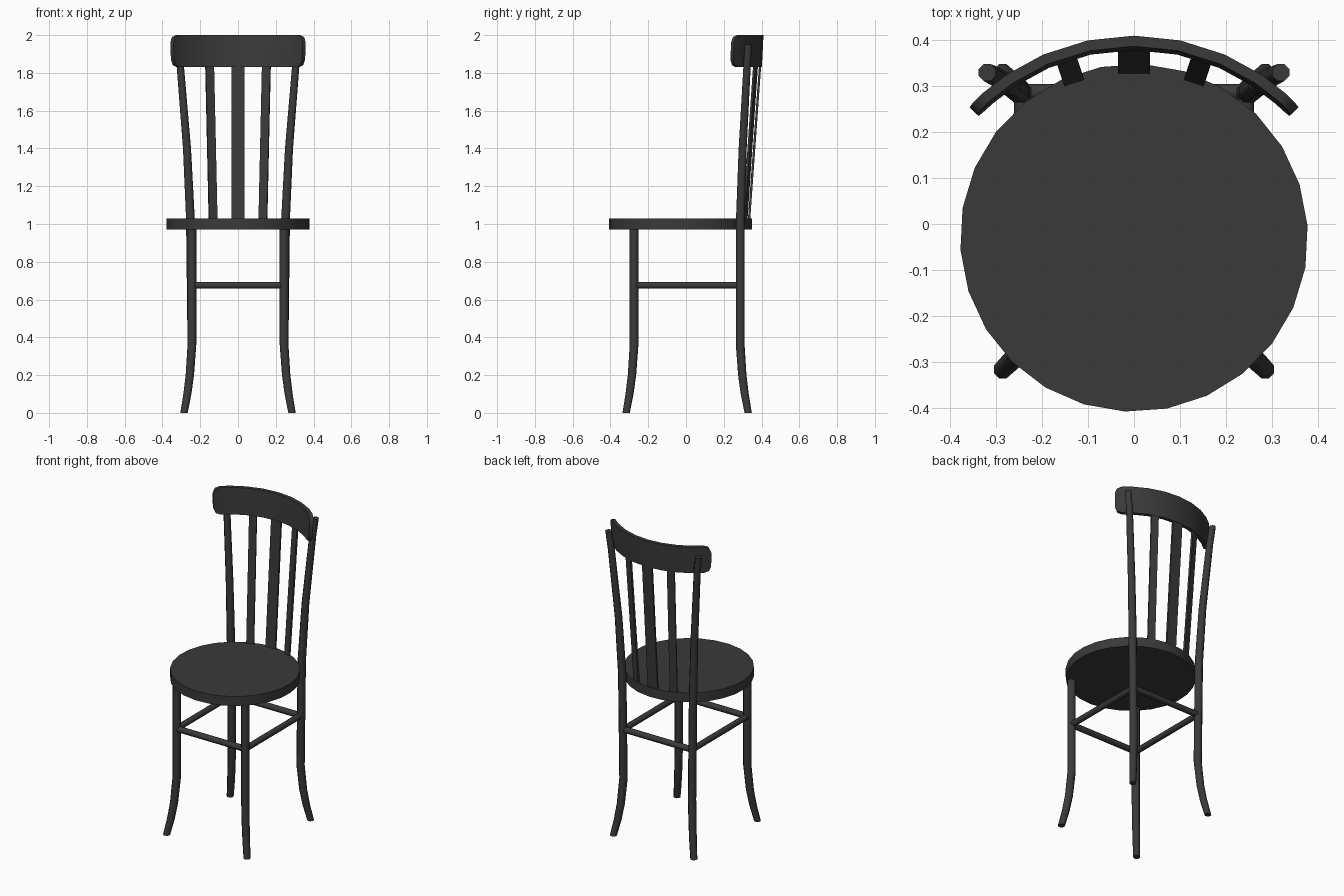
import bpy, bmesh
from math import sin, cos, pi, radians
from mathutils import Vector

cube = bpy.data.objects.get("Cube")
if cube:
    bpy.data.objects.remove(cube, do_unlink=True)

black = bpy.data.materials.new("black_wood")
black.use_nodes = True
black.diffuse_color = (0.042, 0.042, 0.042, 1)
black.node_tree.nodes["Principled BSDF"].inputs["Base Color"].default_value = black.diffuse_color


def loft(name, sections):
    """Skin a closed solid through rings of points."""
    bm = bmesh.new()
    rings = [[bm.verts.new(p) for p in ring] for ring in sections]
    n = len(rings[0])
    for a, b in zip(rings, rings[1:]):
        for i in range(n):
            j = (i + 1) % n
            bm.faces.new((a[i], a[j], b[j], b[i]))
    bm.faces.new(rings[0])
    bm.faces.new(rings[-1])
    bmesh.ops.recalc_face_normals(bm, faces=bm.faces)
    mesh = bpy.data.meshes.new(name)
    bm.to_mesh(mesh)
    bm.free()
    mesh.materials.append(black)
    obj = bpy.data.objects.new(name, mesh)
    bpy.context.collection.objects.link(obj)
    bpy.ops.object.select_all(action='DESELECT')
    obj.select_set(True)
    bpy.context.view_layer.objects.active = obj
    bpy.ops.object.shade_smooth_by_angle(angle=radians(50))


def ring(center, r, u=(1, 0, 0), v=(0, 1, 0), n=8, turn=pi / 8):
    angles = [turn + 2 * pi * i / n for i in range(n)]
    return [Vector(center) + r * (Vector(u) * cos(a) + Vector(v) * sin(a)) for a in angles]


def polar(angle, r, z):
    """Point on the curve of the backrest, angle measured from straight back."""
    return Vector((r * sin(angle), r * cos(angle) - 0.086, z))


# Seat disc
loft("seat", [ring((0, -0.03, z), 0.379, n=26, turn=radians(4)) for z in (0.97, 1.03)])

# Legs with splayed feet; the rear pair runs on up as back posts
foot = [(0, 0.042, 0.021), (0.1, 0.024, 0.023), (0.2, 0.011, 0.024), (0.36, 0, 0.025)]
post = [(0.252, 0.288, 1.03, 0.025), (0.27, 0.30, 1.4, 0.023),
        (0.305, 0.323, 1.83, 0.021), (0.32, 0.33, 1.95, 0.02)]
for side, s in (("left", 1), ("right", -1)):
    front = [ring((s * (0.244 + d), -0.275 - d, z), r) for z, d, r in foot]
    front.append(ring((s * 0.244, -0.275, 0.975), 0.025))
    loft("front_leg_" + side, front)
    rear = [ring((s * (0.244 + d), 0.287 + d, z), r) for z, d, r in foot]
    rear += [ring((s * x, y, z), r) for x, y, z, r in post]
    loft("rear_leg_" + side, rear)
    # Side stretcher
    loft("side_stretcher_" + side,
         [ring((s * 0.244, y, 0.676), 0.019, (1, 0, 0), (0, 0, 1)) for y in (-0.27, 0.28)])

# Front and rear stretchers
for name, y in (("front", -0.275), ("rear", 0.287)):
    loft(name + "_stretcher",
         [ring((x, y, 0.676), 0.019, (0, 1, 0), (0, 0, 1)) for x in (-0.24, 0.24)])

# Back slats, leaning back into the rail
for name, deg, half in (("left", 18.3, 0.023), ("middle", 0, 0.035), ("right", -18.3, 0.023)):
    a = radians(deg)
    across = Vector((cos(a), -sin(a), 0)) * half
    depth = Vector((sin(a), cos(a), 0)) * 0.006
    loft("back_slat_" + name,
         [[polar(a, r, z) + across * i + depth * j for i, j in ((-1, -1), (1, -1), (1, 1), (-1, 1))]
          for r, z in ((0.42, 1.025), (0.479, 1.85))])

# Curved top rail with rounded ends
half_rail = [(11.7, 0.085), (23.5, 0.085), (34, 0.085), (41.5, 0.085), (45, 0.074), (46.5, 0.045)]
stations = [(-d, h) for d, h in reversed(half_rail)] + [(0, 0.085)] + half_rail
rail = []
for deg, h in stations:
    a = radians(deg)
    lean = 0.05 * h
    rail.append([polar(a, 0.469 - lean, 1.915 - h), polar(a, 0.492 - lean, 1.915 - h),
                 polar(a, 0.492 + lean, 1.915 + h), polar(a, 0.469 + lean, 1.915 + h)])
loft("top_rail", rail)
